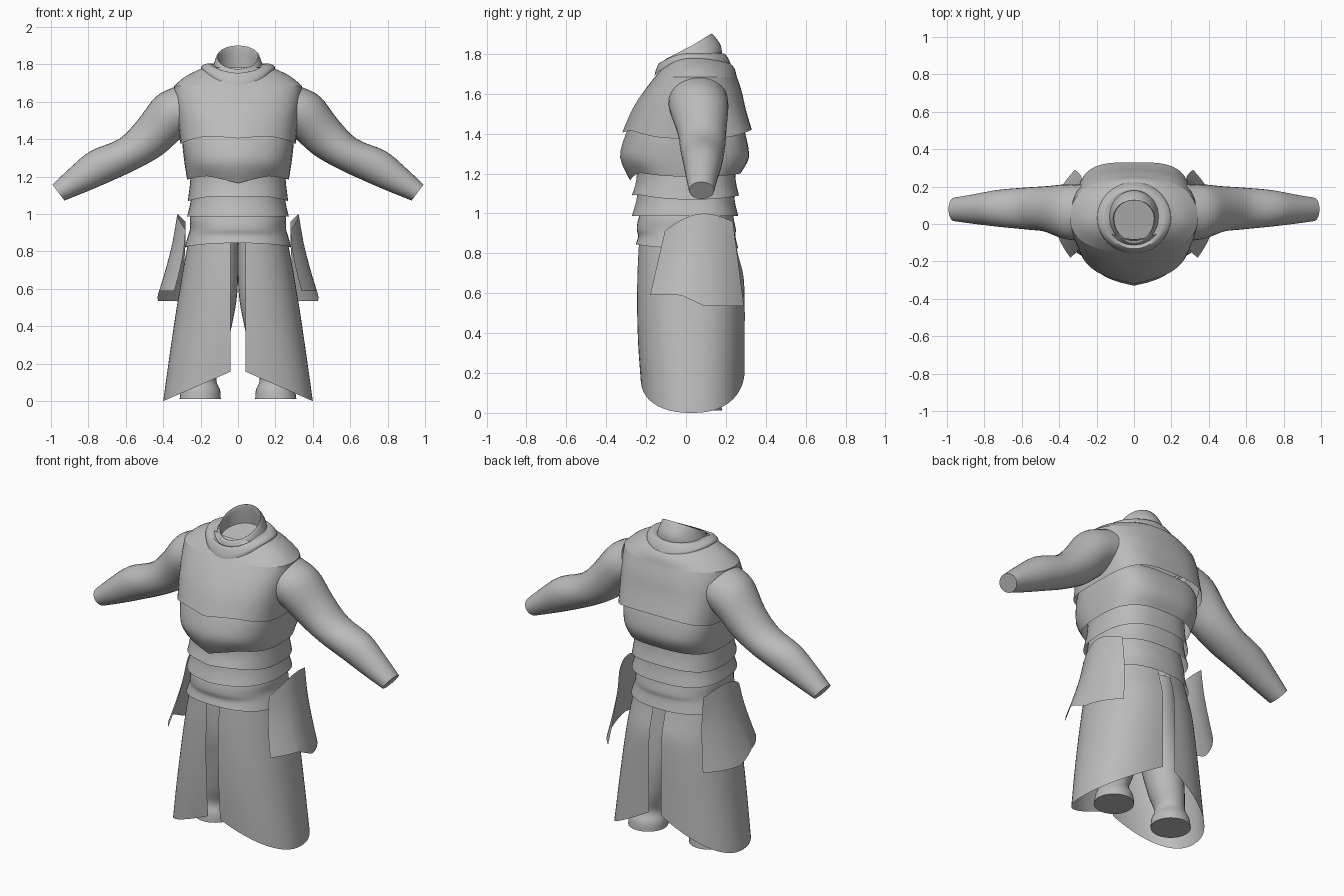
import bpy
import math
from mathutils import Vector

cube = bpy.data.objects.get("Cube")
if cube:
    bpy.data.objects.remove(cube)

GREY = (0.5, 0.5, 0.5, 1)
cloth = bpy.data.materials.new("plain grey")
cloth.use_nodes = True
cloth.diffuse_color = GREY
cloth.node_tree.nodes["Principled BSDF"].inputs["Base Color"].default_value = GREY

SEGMENTS = 48


def lerp(a, b, t):
    return a + (b - a) * t


def spow(value, power):
    return math.copysign(abs(value) ** power, value)


def smooth_rows(rows, steps):
    """Insert Catmull-Rom rows between the given ones."""
    out = []
    last = len(rows) - 1
    for i in range(last):
        quads = list(zip(rows[max(i - 1, 0)], rows[i], rows[i + 1], rows[min(i + 2, last)]))
        for s in range(steps):
            t = s / steps
            out.append([0.5 * (2 * b + (c - a) * t + (2 * a - 5 * b + 4 * c - d) * t * t
                               + (3 * b - a - 3 * c + d) * t ** 3) for a, b, c, d in quads])
    return out + [rows[-1]]


def surface(name, rows, closed=True, cap_end=False, mirror=False, steps=4):
    """Skin rows of points into one smooth shaded sheet or tube."""
    rows = smooth_rows(rows, steps)
    n = len(rows[0])
    verts = [p for row in rows for p in row]
    faces = []
    for r in range(len(rows) - 1):
        for i in range(n if closed else n - 1):
            j = (i + 1) % n
            faces.append((r * n + i, r * n + j, (r + 1) * n + j, (r + 1) * n + i))
    if cap_end:
        faces.append(tuple(range(len(verts) - n, len(verts))))
    mesh = bpy.data.meshes.new(name)
    mesh.from_pydata(verts, [], faces)
    mesh.materials.append(cloth)
    obj = bpy.data.objects.new(name, mesh)
    bpy.context.collection.objects.link(obj)
    if mirror:
        mod = obj.modifiers.new("Mirror", 'MIRROR')
        mod.use_mirror_merge = False
    bpy.ops.object.select_all(action='DESELECT')
    obj.select_set(True)
    bpy.context.view_layer.objects.active = obj
    bpy.ops.object.shade_smooth_by_angle(angle=math.radians(40))


def body_point(t, a, front, back, z, p=2.0, ridge=0.0, dip=0.0, bend=2, cy=0.03):
    """Point at angle t from the front; z may be (front, side, back)."""
    c = math.cos(t)
    x = a * spow(math.sin(t), 2 / p)
    k = spow(c, 2 / p)
    if c > 0:
        y = cy - (cy + front - ridge) * k - ridge * (1 - abs(x) / a)
    else:
        y = cy - (back - cy) * k
    if isinstance(z, tuple):
        z = lerp(z[1], z[0] if c > 0 else z[2], abs(c) ** bend)
    if c > 0:
        z -= dip * max(0, 1 - abs(x) / 0.17)
    return Vector((x, y, z))


def ring(*args, **kw):
    return [body_point(math.tau * i / SEGMENTS, *args, **kw) for i in range(SEGMENTS)]


# Breastplate, then the shoulder yoke that meets it at a hard corner
shoulder = ring(0.342, 0.155, 0.255, 1.685, p=2.3)
surface("chest_plate", [
    ring(0.308, 0.32, 0.33, (1.42, 1.375, 1.42), p=3.5, ridge=0.07, dip=0.015),
    ring(0.324, 0.27, 0.3, 1.52, p=3, ridge=0.045),
    ring(0.337, 0.213, 0.28, 1.61, p=2.6, ridge=0.02),
    shoulder])
surface("shoulder_yoke", [
    shoulder,
    ring(0.275, 0.115, 0.235, 1.74),
    ring(0.18, 0.08, 0.17, 1.785)])

# Overlapping waist bands, widest at the lower lip
surface("rib_plate", [
    ring(0.285, 0.28, 0.28, 1.44, p=3, ridge=0.05),
    ring(0.298, 0.305, 0.30, 1.39, p=3.1, ridge=0.06),
    ring(0.287, 0.33, 0.315, 1.28, p=3, ridge=0.06),
    ring(0.272, 0.28, 0.272, (1.21, 1.185, 1.2), p=2.8, ridge=0.04, dip=0.045)])
surface("upper_waist_band", [
    ring(0.25, 0.245, 0.245, 1.25, p=2.6, ridge=0.03),
    ring(0.257, 0.25, 0.25, 1.16, p=2.6, ridge=0.03),
    ring(0.268, 0.272, 0.266, (1.10, 1.07, 1.09), p=2.6, ridge=0.03, dip=0.01)])
surface("lower_waist_band", [
    ring(0.245, 0.24, 0.24, 1.14, p=2.6, ridge=0.03),
    ring(0.255, 0.25, 0.245, 1.06, p=2.6, ridge=0.03),
    ring(0.272, 0.272, 0.262, 0.987, p=2.6, ridge=0.03)])

# Wrapped sash
surface("sash", [
    ring(0.245, 0.22, 0.23, 1.03, p=2.4),
    ring(0.257, 0.24, 0.24, 0.97, p=2.4),
    ring(0.257, 0.247, 0.25, 0.92, p=2.4),
    ring(0.267, 0.24, 0.248, 0.885, p=2.4),
    ring(0.284, 0.252, 0.262, (0.845, 0.825, 0.825), p=2.4)])

# Cowl and leaning collar, turned in at the top
surface("cowl", [
    ring(0.195, 0.158, 0.225, (1.70, 1.77, 1.735), dip=0.01),
    ring(0.195, 0.152, 0.22, (1.725, 1.79, 1.76), dip=0.01),
    ring(0.165, 0.132, 0.195, (1.755, 1.805, 1.80)),
    ring(0.13, 0.10, 0.165, (1.73, 1.80, 1.80))])
surface("collar", [
    ring(0.145, 0.115, 0.18, (1.71, 1.76, 1.78), bend=1),
    ring(0.128, 0.112, 0.175, (1.75, 1.805, 1.84), bend=1),
    ring(0.114, 0.10, 0.135, (1.775, 1.84, 1.897), bend=1),
    ring(0.106, 0.09, 0.127, (1.765, 1.83, 1.885), bend=1),
    ring(0.11, 0.09, 0.14, (1.71, 1.75, 1.78), bend=1)])
surface("neck", [
    ring(0.13, 0.10, 0.16, 1.68),
    ring(0.12, 0.095, 0.15, (1.725, 1.755, 1.785), bend=1)], cap_end=True)

# Arms: centre x, centre y, centre z, radius across, radius in depth
arm_stations = [
    (0.25, 0.06, 1.57, 0.14, 0.15),
    (0.36, 0.065, 1.525, 0.13, 0.147),
    (0.47, 0.08, 1.41, 0.113, 0.122),
    (0.58, 0.083, 1.325, 0.095, 0.112),
    (0.73, 0.084, 1.258, 0.098, 0.098),
    (0.85, 0.08, 1.185, 0.078, 0.08),
    (0.96, 0.078, 1.115, 0.053, 0.063)]
across = Vector((0.6, 0, 0.8))
depth = Vector((0, 1, 0))
turns = [math.tau * i / 28 for i in range(28)]
surface("arms", [[Vector((x, y, z)) + across * r * math.cos(t) + depth * d * math.sin(t)
                  for t in turns] for x, y, z, r, d in arm_stations],
        cap_end=True, mirror=True)

# Legs: height, centre x, centre y, radius
leg_stations = [
    (0.9, 0.12, 0.02, 0.12), (0.6, 0.132, 0.03, 0.13), (0.4, 0.152, 0.05, 0.118),
    (0.22, 0.18, 0.06, 0.1), (0.12, 0.2, 0.065, 0.084), (0.06, 0.2, 0.07, 0.104),
    (0.012, 0.202, 0.07, 0.11)]
surface("legs", [[Vector((x + r * math.cos(t), y + r * math.sin(t), z)) for t in turns]
                 for z, x, y, r in leg_stations], cap_end=True, mirror=True)

# Split skirt: one half sheet with slanted hem, open at front and back
skirt_rows = []
for k in (0, 0.15, 0.3, 0.5, 0.75, 1):
    a = lerp(0.258, 0.4, k ** 0.9)
    front = 0.235 + 0.06 * k * (1 - k) - 0.008 * k
    back = 0.24 + 0.055 * min(1, k * 3)
    start = math.asin((0.04 / a) ** 1.15)
    row = []
    for i in range(33):
        t = lerp(start, math.pi - start, i / 32)
        point = body_point(t, a, front, back, 0, p=2.3)
        hem = (0.175 if t < math.pi / 2 else 0.23) * (1 - point.x / 0.4)
        point.z = lerp(0.885, max(hem, 0), k)
        row.append(point)
    skirt_rows.append(row)
surface("split_skirt", skirt_rows, closed=False, mirror=True)

# Hip guards: curved sheets that flare outward and wrap the hip
guard_rows = []
for v in (0, 0.35, 0.7, 1):
    row = []
    for i in range(25):
        u = i / 24
        y = lerp(lerp(-0.105, -0.18, v), lerp(0.235, 0.29, v), u)
        top = 0.915 + 0.045 * u + 0.06 * math.sin(math.pi * u)
        step = min(1, max(0, (u - 0.33) / 0.25))
        bottom = lerp(0.59, 0.535, step)
        wrap = lerp(0.045, 0.09 if u < 0.5 else 0.115, v)
        x = lerp(0.325, 0.43, v ** 1.3) - wrap * (2 * u - 1) ** 2
        row.append(Vector((x, y, lerp(top, bottom, v))))
    guard_rows.append(row)
surface("hip_guards", guard_rows, closed=False, mirror=True)
